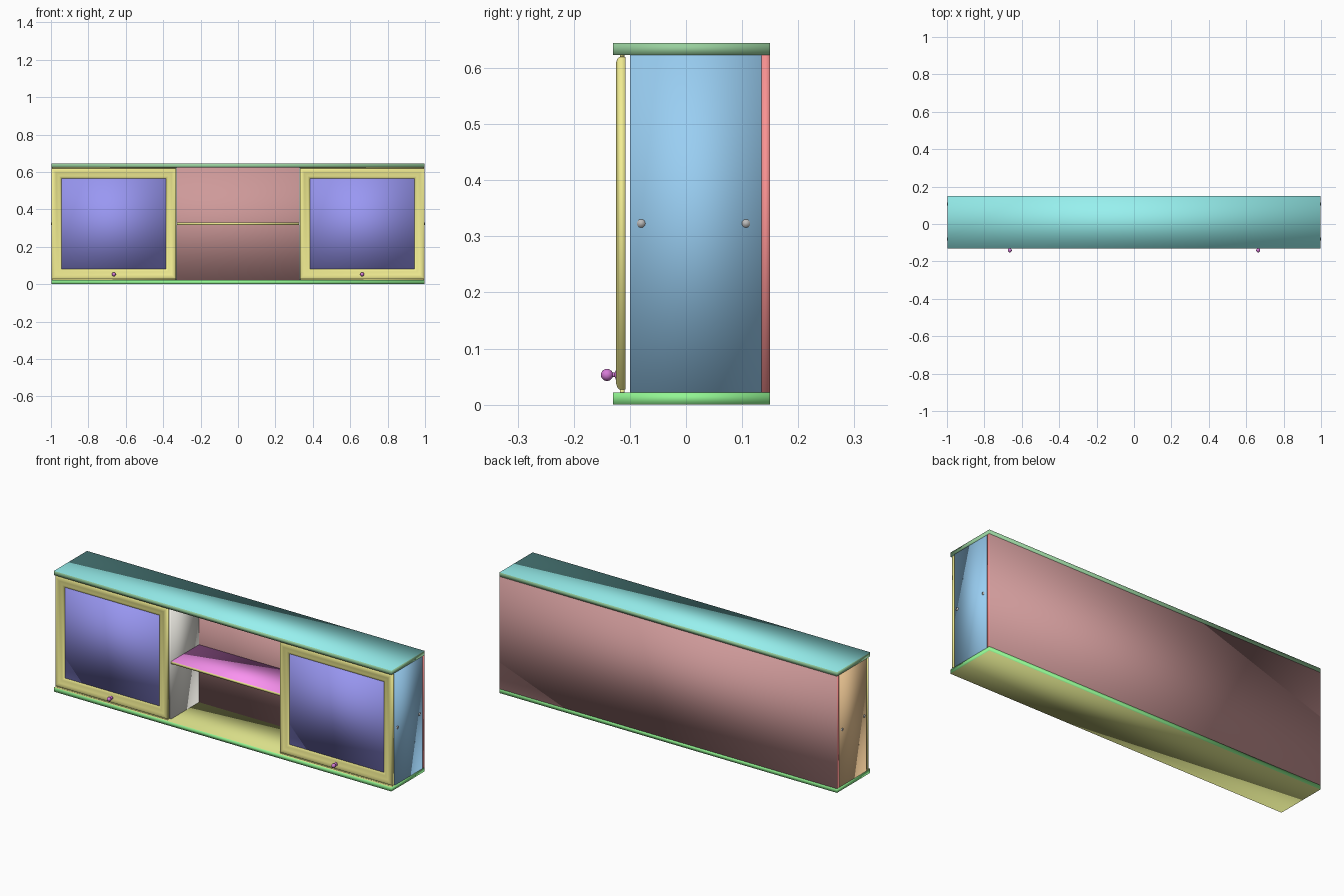
import bpy, bmesh, math
from mathutils import Matrix

if "Cube" in bpy.data.objects:
    bpy.data.objects.remove(bpy.data.objects["Cube"])

mats = {}
def mat(name, *rgb):
    """Material from a display (sRGB) colour, 0-255."""
    m = bpy.data.materials.new(name)
    m.diffuse_color = [(c / 255) ** 2.2 for c in rgb] + [1]
    m.use_nodes = True
    m.node_tree.nodes["Principled BSDF"].inputs["Base Color"].default_value = m.diffuse_color
    mats[name] = m

mat("cyan", 150, 240, 238);    mat("dark_green", 150, 205, 155); mat("green", 145, 245, 145)
mat("olive", 215, 220, 135);   mat("rose", 205, 152, 152);       mat("red", 250, 145, 145)
mat("blue", 152, 205, 242);    mat("tan", 242, 202, 150);        mat("white", 240, 238, 230)
mat("pink", 250, 145, 240);    mat("yellow", 242, 237, 145);     mat("violet", 152, 150, 242)
mat("plum", 212, 122, 212);    mat("steel", 185, 185, 185)

def finish(name, bm, face, edge=None, axis=2, crisp=False):
    """Broad faces (normal along axis) get 'face', the rest get 'edge' banding.
    Shading is smooth all over, except on crisp parts."""
    bmesh.ops.recalc_face_normals(bm, faces=bm.faces)
    for f in bm.faces:
        f.smooth = True
        f.material_index = 1 if edge and abs(f.normal[axis]) < .9 else 0
    me = bpy.data.meshes.new(name)
    bm.to_mesh(me)
    bm.free()
    for m in [face] + ([edge] if edge else []):
        me.materials.append(mats[m])
    ob = bpy.data.objects.new(name, me)
    bpy.context.collection.objects.link(ob)
    if crisp:
        bpy.ops.object.select_all(action='DESELECT')
        ob.select_set(True)
        bpy.context.view_layer.objects.active = ob
        bpy.ops.object.shade_smooth_by_angle(angle=math.radians(35))
    return ob

def box(name, lo, hi, face, edge=None, axis=2):
    bm = bmesh.new()
    bmesh.ops.create_cube(bm, size=1)
    for v in bm.verts:
        v.co = [lo[i] + (v.co[i] + .5) * (hi[i] - lo[i]) for i in range(3)]
    return finish(name, bm, face, edge, axis)

W, T = .998, .022            # half width, slab thickness
Z0, Z1 = T, .623             # carcass bottom and top
F, B = -.10, .135            # carcass front and back

# Top and bottom boards, back, sides, dividers
box("bottom_board", (-W, -.13, 0), (W, .15, Z0), "olive", "green")
box("top_board", (-W, -.13, Z1), (W, .15, .645), "cyan", "dark_green")
box("back_panel", (-W, B, Z0), (W, .15, Z1), "rose", "red", 1)
box("right_side", (W - .02, F, Z0), (W, B, Z1), "blue")
box("left_side", (-W, F, Z0), (-W + .02, B, Z1), "tan")
for s, n in ((-1, "left"), (1, "right")):
    xs = sorted((s * .325, s * .345))
    box(n + "_divider", (xs[0], F, Z0), (xs[1], B, Z1), "white")
    # Shelf inside the closed compartment
    xs = sorted((s * .345, s * (W - .02)))
    box(n + "_shelf", (xs[0], F, .317), (xs[1], B, .330), "pink", "yellow")
box("middle_shelf", (-.325, F, .317), (.325, B, .330), "pink", "yellow")

# Shelf screws on the outer sides
for s, n in ((-1, "left"), (1, "right")):
    for y, p in ((-.08, "front"), (.107, "back")):
        bm = bmesh.new()
        bmesh.ops.create_cone(bm, cap_ends=True, segments=20, radius1=.0075, radius2=.0075,
                              depth=.006, matrix=Matrix.Translation((s * .997, y, .323))
                              @ Matrix.Rotation(math.pi / 2, 4, 'Y'))
        finish(f"{n}_{p}_screw", bm, "steel")

# Mitred door frame: moulding profile (inset, y) swept round a rectangle
MOULD = [(0, -.108), (0, -.119), (.004, -.1225), (.010, -.1245), (.018, -.1245),
         (.024, -.122), (.040, -.1195), (.046, -.1185), (.049, -.1155), (.054, -.1145),
         (.054, -.108)]
def door_frame(name, x0, x1, z0, z1):
    bm = bmesh.new()
    corners = [(x0, z0, 1, 1), (x1, z0, -1, 1), (x1, z1, -1, -1), (x0, z1, 1, -1)]
    rings = [[bm.verts.new((x + sx * u, y, z + sz * u)) for u, y in MOULD]
             for x, z, sx, sz in corners]
    n = len(MOULD)
    for i in range(4):
        a, b = rings[i], rings[(i + 1) % 4]
        for j in range(n):
            k = (j + 1) % n
            bm.faces.new((a[j], a[k], b[k], b[j]))
    finish(name, bm, "yellow")

# Turned knob: profile (radius, y) spun about y
KNOB = [(0, -.120), (.010, -.120), (.010, -.1245), (.007, -.1255), (.004, -.127), (.004, -.1315)]
KNOB += [(.0108 * math.sin(a), -.1408 - .0108 * math.cos(a))
         for a in [math.radians(22 + 158 * i / 9) for i in range(10)][::-1]][::-1]
KNOB = KNOB[:6] + [(.0108 * math.sin(a), -.1408 + .0108 * math.cos(a))
                   for a in [math.radians(22 + 158 * i / 9) for i in range(10)]]
KNOB[-1] = (0, KNOB[-1][1])
def knob(name, x, z):
    bm = bmesh.new()
    vs = [bm.verts.new((r, y, 0)) for r, y in KNOB]
    es = [bm.edges.new(p) for p in zip(vs, vs[1:])]
    bmesh.ops.spin(bm, geom=vs + es, axis=(0, 1, 0), cent=(0, 0, 0),
                   angle=2 * math.pi, steps=24)
    bmesh.ops.remove_doubles(bm, verts=bm.verts, dist=1e-5)
    bmesh.ops.translate(bm, vec=(x, 0, z), verts=bm.verts)
    finish(name, bm, "plum", crisp=True)

# Sliding doors with tongues running in the boards
for s, n in ((-1, "left"), (1, "right")):
    x0, x1 = sorted((s * .331, s * .997))
    door_frame(n + "_door_frame", x0, x1, .027, .620)
    box(n + "_door_panel", (x0 + .05, -.114, .077), (x1 - .05, -.110, .570), "violet")
    for z0, z1, p in ((.018, .027, "bottom"), (.620, .627, "top")):
        box(f"{n}_door_{p}_tongue", (x0 + .002, -.118, z0), (x1 - .002, -.110, z1), "yellow")
    knob(n + "_knob", s * .664, .053)
